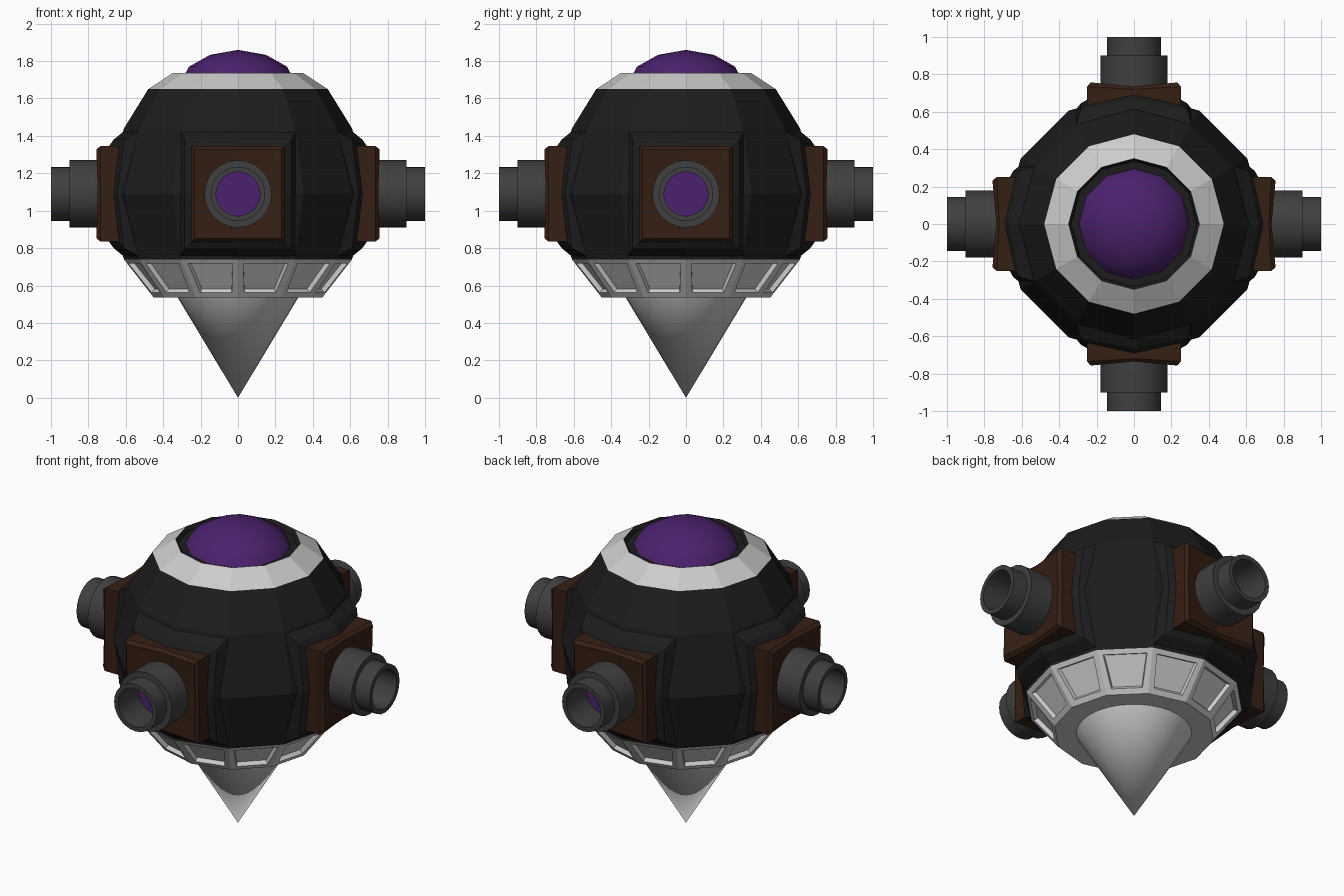
import bpy, bmesh, math
from mathutils import Matrix

if "Cube" in bpy.data.objects:
    bpy.data.objects.remove(bpy.data.objects["Cube"])

def material(name, rgb):
    m = bpy.data.materials.new(name)
    m.diffuse_color = (*rgb, 1)
    m.use_nodes = True
    m.node_tree.nodes["Principled BSDF"].inputs["Base Color"].default_value = m.diffuse_color
    return m

BLACK = material("black", (.012, .012, .012))
BROWN = material("brown", (.036, .014, .007))
DARK = material("dark_grey", (.05, .05, .05))
PURPLE = material("purple", (.07, .015, .15))
MID = 1.09  # height of the equator

def finish(name, bm, mat=None, smooth=None):
    bmesh.ops.recalc_face_normals(bm, faces=bm.faces)
    me = bpy.data.meshes.new(name)
    bm.to_mesh(me)
    bm.free()
    ob = bpy.data.objects.new(name, me)
    bpy.context.collection.objects.link(ob)
    if mat:
        me.materials.append(mat)
    if smooth:
        bpy.ops.object.select_all(action='DESELECT')
        ob.select_set(True)
        bpy.context.view_layer.objects.active = ob
        bpy.ops.object.shade_smooth_by_angle(angle=math.radians(smooth))
    return ob

def skin(bm, loops):
    """Join successive loops of points; a one-point loop is a tip."""
    rows = [[bm.verts.new(p) for p in l] for l in loops]
    for a, b in zip(rows, rows[1:]):
        n = max(len(a), len(b))
        for i in range(n):
            j = (i + 1) % n
            if len(b) == 1:
                bm.faces.new((a[i], a[j], b[0]))
            elif len(a) == 1:
                bm.faces.new((a[0], b[j], b[i]))
            else:
                bm.faces.new((a[i], a[j], b[j], b[i]))

def lathe(profile, n):
    """Revolve (radius, z) points about z."""
    bm = bmesh.new()
    skin(bm, [[(0, 0, z)] if r == 0 else
              [(r * math.cos(2 * math.pi * i / n), r * math.sin(2 * math.pi * i / n), z)
               for i in range(n)] for r, z in profile])
    return bm

# twelve-sided shell
finish("shell", lathe([(.61, .74), (.70, MID), (.61, 1.44), (.48, 1.65)], 12), BLACK)

# pale collar, dark rim and dome on top
finish("top_collar", lathe([(.48, 1.65), (.35, 1.735)], 12))
finish("dome_rim", lathe([(.35, 1.735), (.335, 1.71), (.29, 1.71)], 12), BLACK)
finish("dome", lathe([(.30, 1.70), (.262, 1.77), (.15, 1.833), (0, 1.86)], 12), PURPLE, 60)

# lower collar with a recessed window in every side
bm = lathe([(.61, .74), (.45, .535)], 12)
sides = bm.faces[:]
bmesh.ops.recalc_face_normals(bm, faces=sides)
if sides[0].normal.dot(sides[0].calc_center_median()) < 0:
    bmesh.ops.reverse_faces(bm, faces=sides)
bmesh.ops.inset_individual(bm, faces=sides, thickness=.045)
bmesh.ops.inset_individual(bm, faces=sides, thickness=.008, depth=-.025)
finish("lower_collar", bm)

# pointed base
finish("collar_underside", lathe([(.45, .535), (.32, .535)], 12))
finish("base_spike", lathe([(.325, .54), (0, 0)], 32), None, 40)

def plate_loop(hy, hz, corner, side, top):
    """Square loop with mid points, facing +x."""
    return [(side, hy, 0), (corner, hy, hz), (top, 0, hz), (corner, -hy, hz),
            (side, -hy, 0), (corner, -hy, -hz), (top, 0, -hz), (corner, hy, -hz)]

# four side ports
seat = plate_loop(.25, .255, .635, .665, .69)
for k, side in enumerate(("right", "back", "left", "front")):
    place = Matrix.Translation((0, 0, MID)) @ Matrix.Rotation(k * math.pi / 2, 4, 'Z')

    bm = bmesh.new()
    skin(bm, [plate_loop(.31, .335, .525, .612, .61),
              plate_loop(.285, .29, .61, .645, .665), seat])
    finish(side + "_port_frame", bm, BLACK).matrix_world = place

    bm = bmesh.new()
    skin(bm, [seat, plate_loop(.25, .255, .735, .735, .72),
              plate_loop(.232, .238, .757, .75, .735), [(.72, 0, 0)]])
    finish(side + "_port_plate", bm, BROWN).matrix_world = place

    along_x = place @ Matrix.Rotation(math.pi / 2, 4, 'Y')
    tube = lathe([(.18, .68), (.18, .90), (.145, .90), (.145, 1.0),
                  (.118, 1.0), (.118, .79)], 24)
    finish(side + "_port_tube", tube, DARK, 30).matrix_world = along_x
    finish(side + "_port_lens", lathe([(.12, .80), (0, .80)], 24), PURPLE).matrix_world = along_x
